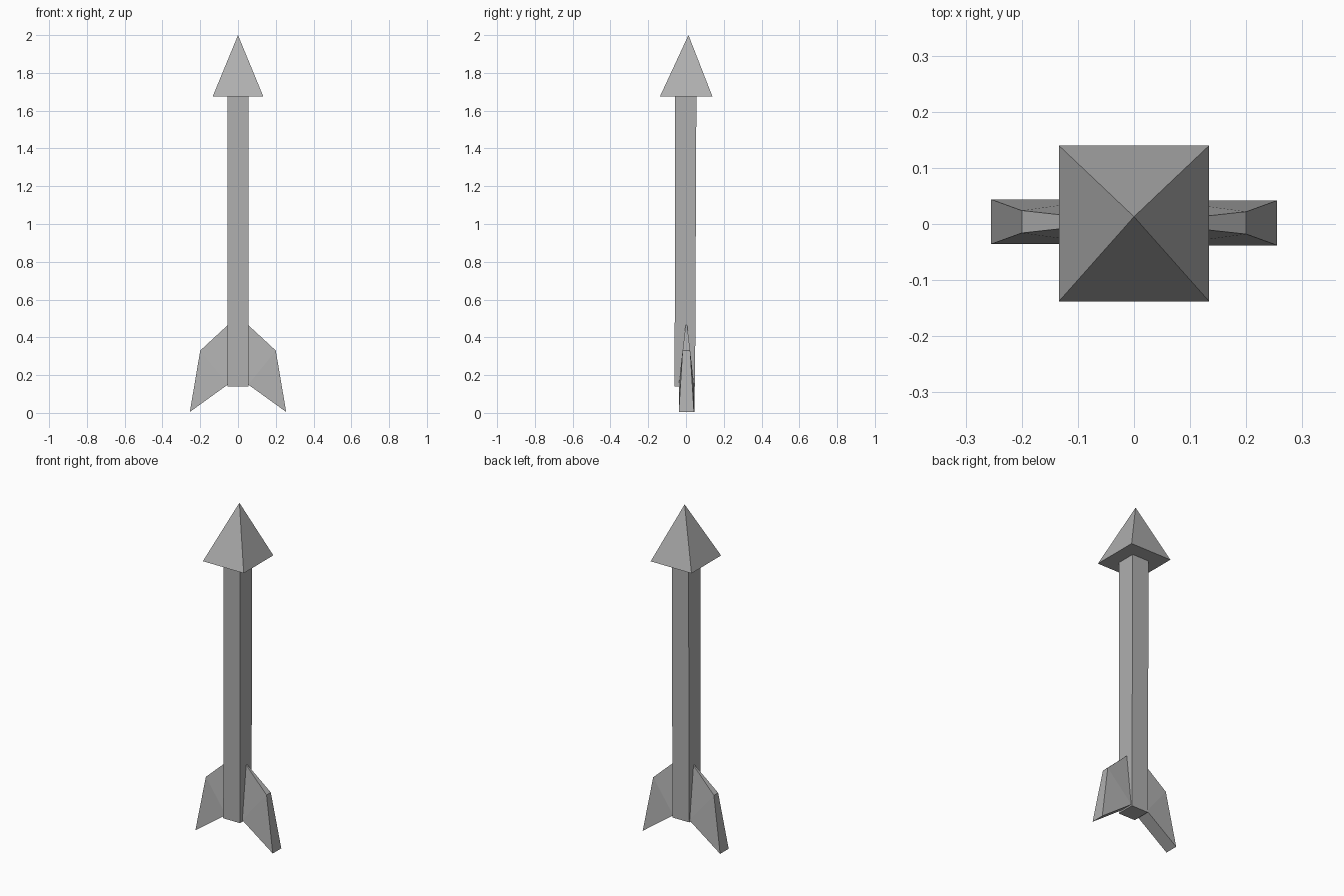
import bpy

cube = bpy.data.objects.get("Cube")
if cube:
    bpy.data.objects.remove(cube, do_unlink=True)

grey = bpy.data.materials.new("plain_grey")
grey.use_nodes = True
colour = (0.43, 0.43, 0.43, 1)
grey.diffuse_color = colour
grey.node_tree.nodes["Principled BSDF"].inputs["Base Color"].default_value = colour


def add_part(name, verts, faces):
    mesh = bpy.data.meshes.new(name)
    mesh.from_pydata(verts, [], faces)
    mesh.materials.append(grey)
    obj = bpy.data.objects.new(name, mesh)
    bpy.context.collection.objects.link(obj)
    return obj


def square(x, y0, y1, z):
    return [(-x, y0, z), (x, y0, z), (x, y1, z), (-x, y1, z)]


# Side walls joining two loops of four points
WALLS = [(i, (i + 1) % 4, (i + 1) % 4 + 4, i + 4) for i in range(4)]

# Shaft: long square bar with a very slight lean
add_part("shaft",
         square(0.055, -0.06, 0.048, 0.14) + square(0.055, -0.058, 0.055, 1.676),
         [(3, 2, 1, 0), (4, 5, 6, 7)] + WALLS)

# Head: square pyramid
add_part("head",
         square(0.134, -0.138, 0.14, 1.675) + [(0, 0.013, 2.0)],
         [(3, 2, 1, 0)] + [(i, (i + 1) % 4, 4) for i in range(4)])

# Fins: swept outline (x, z, half thickness), thin on top and thick below
OUTLINE = [(0.054, 0.15, 0.04), (0.255, 0.005, 0.04),
           (0.2, 0.33, 0.02), (0.054, 0.465, 0.004)]
# Broad faces are split along the fold from root bottom to shoulder
FIN_FACES = [(0, 1, 2), (0, 2, 3), (6, 5, 4), (7, 6, 4)]
FIN_FACES += [tuple(reversed(wall)) for wall in WALLS]

for name, side, shift in (("left_fin", 1, 0.002), ("right_fin", -1, 0.004)):
    verts = [(side * x, shift + s * t, z) for s in (-1, 1) for x, z, t in OUTLINE]
    faces = FIN_FACES if side > 0 else [tuple(reversed(f)) for f in FIN_FACES]
    fin = add_part(name, verts, faces)
    # Keep every face pointing outward
    import bmesh
    bm = bmesh.new()
    bm.from_mesh(fin.data)
    bmesh.ops.recalc_face_normals(bm, faces=bm.faces)
    bm.to_mesh(fin.data)
    bm.free()
